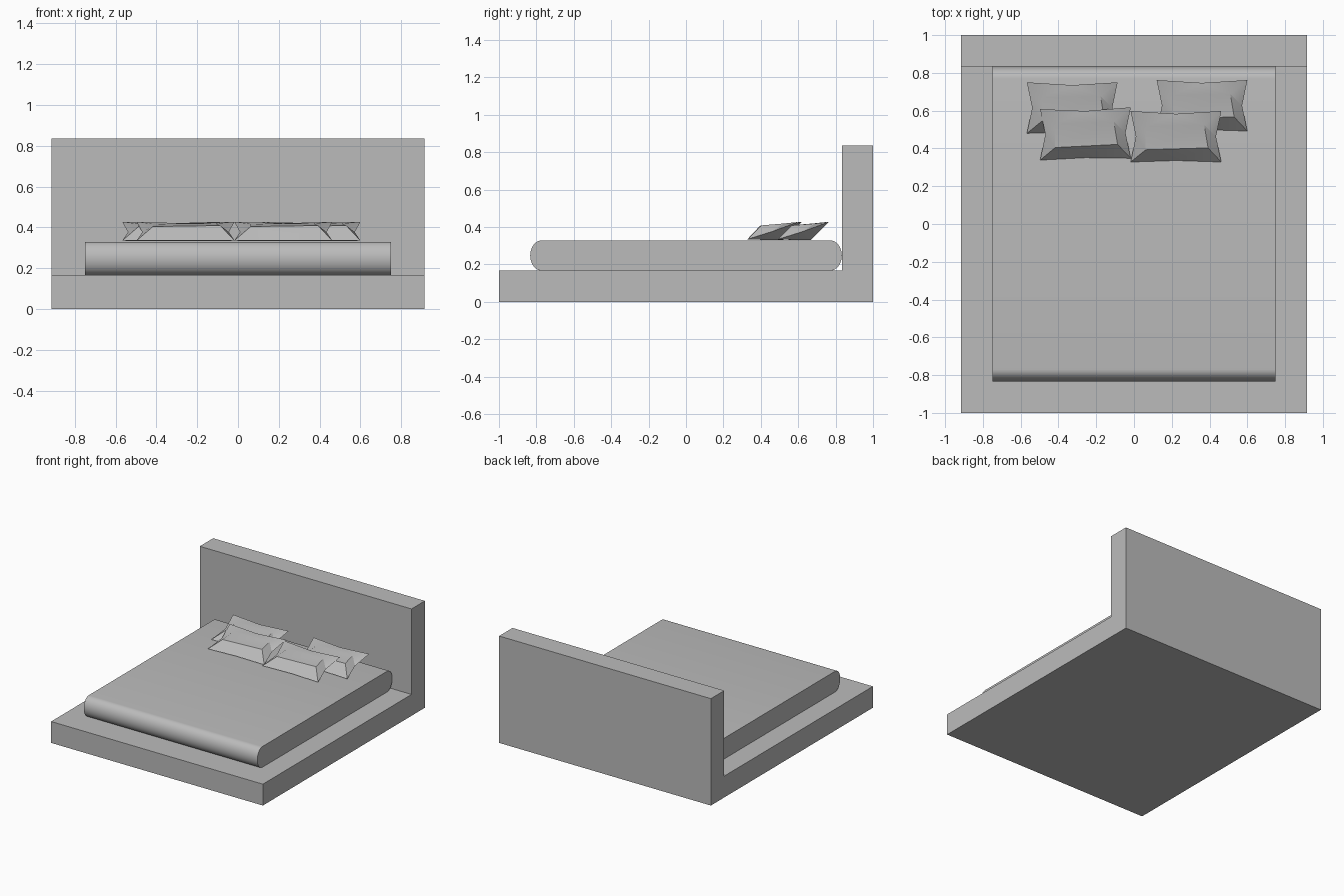
import bpy, bmesh, math

if "Cube" in bpy.data.objects:
    bpy.data.objects.remove(bpy.data.objects["Cube"])

grey = bpy.data.materials.new("plain_grey")
grey.diffuse_color = (0.5, 0.5, 0.5, 1)
grey.use_nodes = True
grey.node_tree.nodes["Principled BSDF"].inputs["Base Color"].default_value = grey.diffuse_color


def make(name, verts, faces, smooth=None):
    mesh = bpy.data.meshes.new(name)
    mesh.from_pydata(verts, [], faces)
    bm = bmesh.new()
    bm.from_mesh(mesh)
    bmesh.ops.recalc_face_normals(bm, faces=bm.faces)
    bm.to_mesh(mesh)
    bm.free()
    mesh.materials.append(grey)
    obj = bpy.data.objects.new(name, mesh)
    bpy.context.collection.objects.link(obj)
    if smooth:
        bpy.ops.object.select_all(action='DESELECT')
        obj.select_set(True)
        bpy.context.view_layer.objects.active = obj
        bpy.ops.object.shade_smooth_by_angle(angle=math.radians(smooth))
    return obj


def extrude_x(name, profile, half, smooth=None):
    """Extrude a closed (y, z) profile from -half to +half along x."""
    n = len(profile)
    verts = [(x, y, z) for x in (-half, half) for y, z in profile]
    faces = [list(range(n)), list(range(n, 2 * n))]
    faces += [(i, (i + 1) % n, n + (i + 1) % n, n + i) for i in range(n)]
    return make(name, verts, faces, smooth)


# Platform and headboard as one L-shaped frame
extrude_x("bed_frame", [(-1, 0), (1, 0), (1, 0.835), (0.835, 0.835),
                        (0.835, 0.167), (-1, 0.167)], 0.915)

# Mattress with rounded head and foot ends
STEPS = 16
profile = []
for side in (1, -1):
    for i in range(STEPS + 1):
        a = -math.pi / 2 + math.pi * i / STEPS
        profile.append((side * (0.77 + 0.063 * math.cos(a)),
                        0.248 + side * 0.081 * math.sin(a)))
extrude_x("mattress", profile, 0.75, 30)


def pillow(name, cx, cy, skew=0.0):
    """Pinched cushion, front edge resting on the mattress, back edge raised."""
    base = 0.332
    w, d = 0.24, 0.135
    rim = [(-w, -d, 0.003), (0, -d + 0.008, 0.004), (w, -d, 0.003),
           (w - 0.028, 0, 0.045), (w, d, 0.095), (0, d - 0.015, 0.088),
           (-w, d, 0.095), (-w + 0.028, 0, 0.045)]
    top = [(-0.16, -0.07, 0.072), (0.17, -0.06, 0.077),
           (0.15, 0.06, 0.087), (-0.16, 0.055, 0.085)]
    bottom = [(-0.16, -0.06, 0), (0.16, -0.06, 0),
              (0.16, 0.04, 0), (-0.16, 0.04, 0)]
    verts = [(cx + x, cy + y + skew * x, base + z) for x, y, z in rim + top + bottom]
    faces = []
    for o in (8, 12):
        faces.append([o, o + 1, o + 2, o + 3])
        for k in range(4):
            a, m, b = 2 * k, 2 * k + 1, (2 * k + 2) % 8
            p, q = o + k, o + (k + 1) % 4
            faces += [(a, m, p), (m, q, p), (m, b, q)]
    return make(name, verts, faces, 25)


# Two back pillows and two overlapping front pillows
pillow("pillow_back_left", -0.327, 0.615)
pillow("pillow_back_right", 0.36, 0.627)
pillow("pillow_front_left", -0.257, 0.478, 0.02)
pillow("pillow_front_right", 0.222, 0.463)
